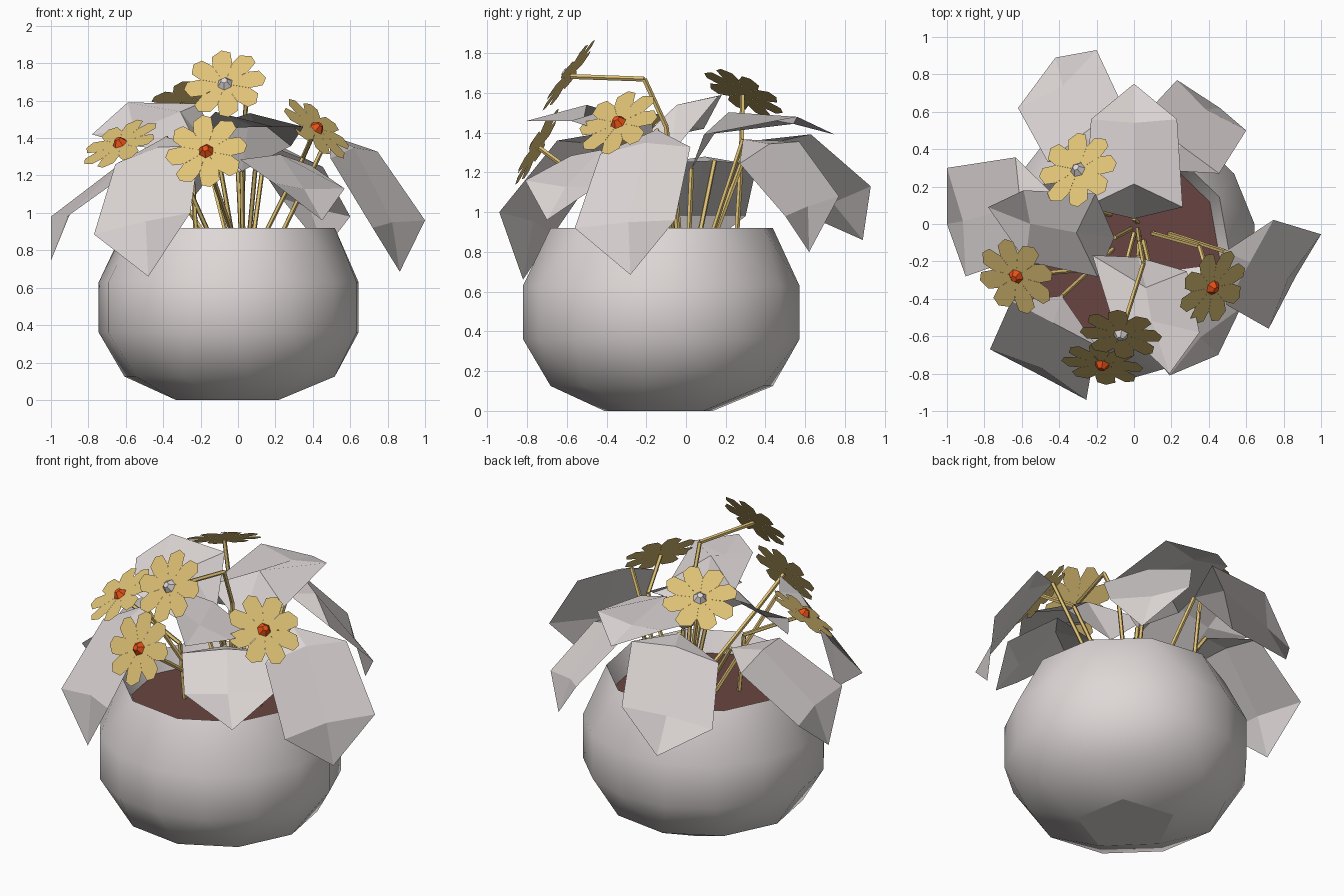
import bpy, bmesh, math
from mathutils import Vector as V

if "Cube" in bpy.data.objects:
    bpy.data.objects.remove(bpy.data.objects["Cube"])


def material(name, rgb):
    m = bpy.data.materials.new(name)
    m.diffuse_color = (*rgb, 1)
    m.use_nodes = True
    m.node_tree.nodes["Principled BSDF"].inputs["Base Color"].default_value = m.diffuse_color
    return m


GREY = material("pale_grey", (0.73, 0.68, 0.675))
YELLOW = material("petal_yellow", (0.74, 0.54, 0.18))
ORANGE = material("orange", (0.80, 0.08, 0.008))
SOIL = material("soil_brown", (0.14, 0.06, 0.052))


def finish(bm, name, mat, smooth=False):
    me = bpy.data.meshes.new(name)
    bm.normal_update()
    for f in bm.faces:
        f.smooth = smooth and not (abs(f.normal.z) > 0.99)
    bm.to_mesh(me)
    bm.free()
    me.materials.append(mat)
    ob = bpy.data.objects.new(name, me)
    bpy.context.collection.objects.link(ob)
    return ob


POT = V((-0.045, -0.122, 0))


def ring(bm, n, r, z, phase):
    return [bm.verts.new(POT + V((r * math.cos(a), r * math.sin(a), z)))
            for a in (math.radians(phase) + math.tau * i / n for i in range(n))]


# bowl: rings joined as a hull, with the top opened
bm = bmesh.new()
for n, r, z, ph in ((5, .292, 0, -98), (10, .568, .125, -80), (15, .70, .36, -86),
                    (15, .70, .63, -86), (10, .568, .92, -80)):
    ring(bm, n, r, z, ph)
bmesh.ops.convex_hull(bm, input=bm.verts[:])
lid = [f for f in bm.faces if all(v.co.z > .91 for v in f.verts)]
bmesh.ops.delete(bm, geom=lid, context='FACES')
finish(bm, "bowl", GREY, True)

# inner wall of the bowl
bm = bmesh.new()
top, low = ring(bm, 10, .568, .92, -80), ring(bm, 10, .51, .80, -80)
for i in range(10):
    j = (i + 1) % 10
    bm.faces.new((top[j], top[i], low[i], low[j]))
finish(bm, "bowl_inner_wall", GREY, True)

# soil
bm = bmesh.new()
bm.faces.new(ring(bm, 10, .51, .80, -80))
finish(bm, "soil", SOIL)


def stem(name, pts, r=.013, sides=5):
    bm = bmesh.new()
    pts = [V(p) for p in pts]
    for a, b in zip(pts, pts[1:]):
        q = (b - a).to_track_quat('Z', 'Y')
        rings = [[bm.verts.new(c + q @ V((r * math.cos(t), r * math.sin(t), 0)))
                  for t in (math.tau * k / sides for k in range(sides))] for c in (a, b)]
        for k in range(sides):
            m = (k + 1) % sides
            bm.faces.new((rings[0][k], rings[0][m], rings[1][m], rings[1][k]))
        bm.faces.new(rings[1])
    finish(bm, name, YELLOW)


def leaf(name, tip, left, right, root):
    """Folded leaf from its tip, two shoulders and the middle of its root edge."""
    t, l, r, k = V(tip), V(left), V(right), V(root)
    o = (l + r) / 2
    ex = (r - l).normalized()
    u = (o - k).normalized()
    n = ex.cross(u).normalized()
    if n.dot(V((o.x, o.y, 0.5))) < 0:
        n = -n
    l1, r1 = k - ex * .26, k + ex * .26
    m1 = k + u * max(0, .1 + .14 * u.z) + V((0, 0, .03 + .05 * (1 + u.z)))
    m2 = o - n * .05 + (o - t) * .15
    # flat leaves bend down at the root, drooping ones run on almost straight
    pitch = math.asin(u.z) + .9 + .7 * u.z
    h = V((u.x, u.y, 0)).normalized()
    base = k - (h * math.cos(pitch) + V((0, 0, math.sin(pitch)))) * .18
    bm = bmesh.new()
    b, a1, c1, mm, a2, c2, nn, tt = [bm.verts.new(p) for p in (base, l1, r1, m1, l, r, m2, t)]
    for f in ((b, mm, a1), (b, c1, mm), (a1, mm, nn, a2), (mm, c1, c2, nn),
              (a2, nn, tt), (nn, c2, tt)):
        bm.faces.new(f)
    bm.normal_update()
    if sum(f.normal.dot(n) for f in bm.faces) < 0:
        bmesh.ops.reverse_faces(bm, faces=bm.faces[:])
    finish(bm, name, GREY)
    # leaf stalk rising from the soil
    stem(name + "_stalk", [(base.x * .35 + .02, base.y * .35, .8), base])


LEAVES = {
    "back": ((0, .75, 1.39), (-.23, .56, 1.48), (.23, .56, 1.48), (0, .09, 1.39)),
    "back_left": ((-.42, .89, .86), (-.62, .62, .98), (-.2, .93, 1.13), (-.26, .48, 1.32)),
    "left": ((-1, 0, .745), (-.9, -.28, .99), (-1, .3, .98), (-.59, .1, 1.24)),
    "front_left": ((-.48, -.82, .66), (-.255, -.94, 1.0), (-.77, -.67, .885), (-.43, -.53, 1.31)),
    "right": ((.865, -.28, .685), (.72, -.56, .92), (1, -.055, .96), (.62, -.205, 1.31)),
    "upper_left": ((-.78, .09, 1.42), (-.58, -.2, 1.36), (-.59, .18, 1.59), (-.2, -.06, 1.45)),
    "front_right": ((.45, -.7, .96), (.19, -.81, 1.16), (.57, -.45, 1.13), (.2, -.4, 1.27)),
    "upper_front": ((.19, -.8, 1.46), (-.12, -.5, 1.54), (.35, -.58, 1.46), (.03, -.21, 1.40)),
    "back_right": ((.46, .62, .8), (.23, .77, 1.08), (.6, .5, .98), (.25, .42, 1.30)),
}
for nm, pts in LEAVES.items():
    leaf("leaf_" + nm, *pts)


def flower(name, centre, normal, heart, path):
    c = V(centre)
    q = V(normal).to_track_quat('Z', 'Y')
    bm = bmesh.new()
    # eight broad petals that touch near the middle
    shape = ((.0, 0), (.13, -.0535), (.2, -.05), (.222, -.005), (.19, .05), (.13, .0535))
    for i in range(8):
        a = math.tau * i / 8 + .2
        ca, sa = math.cos(a), math.sin(a)
        bm.faces.new([bm.verts.new(c + q @ V((x * ca - y * sa, x * sa + y * ca, 0)))
                      for x, y in shape])
    finish(bm, name + "_petals", YELLOW)
    # small six-sided heart
    bm = bmesh.new()
    bmesh.ops.create_cone(bm, segments=6, radius1=.042, radius2=.018, depth=.032, cap_ends=True)
    for v in bm.verts:
        v.co = c + q @ (v.co + V((0, 0, .017)))
    finish(bm, name + "_heart", heart)
    stem(name + "_stem", list(path) + [c - V(normal).normalized() * .012])


flower("flower_left", (-.63, -.28, 1.37), (-.4, -.42, .8), ORANGE,
       [(-.22, -.22, .8), (-.24, -.24, 1.15)])
flower("flower_right", (.42, -.34, 1.45), (.6, -.4, .68), ORANGE,
       [(.1, -.05, .8), (.35, -.12, 1.3)])
flower("flower_front", (-.17, -.75, 1.33), (-.15, -.85, .47), ORANGE,
       [(0, -.05, .8), (-.12, -.5, 1.15)])
flower("flower_top", (-.07, -.59, 1.69), (-.13, -.8, .58), GREY,
       [(.02, -.03, .8), (.03, -.1, 1.43), (.05, -.21, 1.67)])
flower("flower_back", (-.3, .29, 1.6), (-.35, .42, .82), GREY,
       [(-.22, .25, .8), (-.25, .28, 1.3)])
